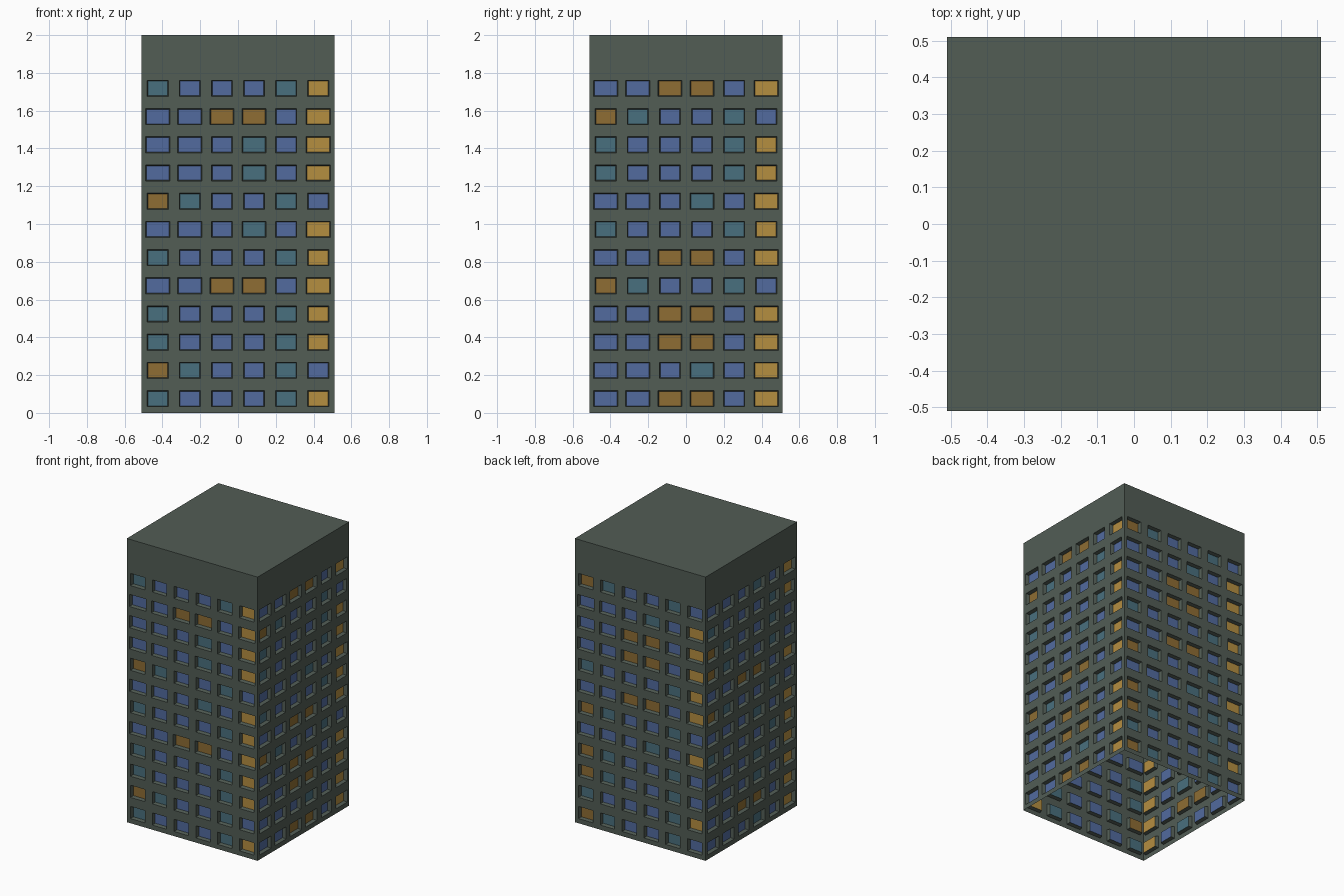
import bpy, bmesh, math
from mathutils import Matrix, Vector

if "Cube" in bpy.data.objects:
    bpy.data.objects.remove(bpy.data.objects["Cube"])

HALF = 0.51            # half width of the tower
STOREY = 0.1493        # storey height
COL = HALF * 2 / 6     # window bay width
DEPTH = 0.025          # window recess
TAPER = 0.005          # reveal narrows slightly inwards
TOP = 2.0


def material(name, r, g, b):
    lin = [((c / 255 + 0.055) / 1.055) ** 2.4 for c in (r, g, b)]
    m = bpy.data.materials.new(name)
    m.diffuse_color = (*lin, 1)
    m.use_nodes = True
    m.node_tree.nodes["Principled BSDF"].inputs["Base Color"].default_value = m.diffuse_color
    return m


MATS = [material("wall_grey_green", 82, 93, 85),
        material("blue_glass", 82, 107, 159),
        material("teal_glass", 73, 112, 126),
        material("dim_amber_glass", 142, 109, 51),
        material("bright_amber_glass", 181, 142, 64)]
INDEX = {"b": 1, "t": 2, "d": 3, "a": 4}

# Four facades of one storey, counter-clockwise from the front:
# glass colour per bay, and which bays are wide (w) or narrow (n)
FACADES = [("tbbbta", "nnnnnn"),
           ("bbddba", "wwwwnw"),
           ("dtbbtb", "nnnnnn"),
           ("bbbtba", "wwnwnw")]


def rect(u, v, hw, hh, y):
    return [Vector((u - hw, y, v - hh)), Vector((u + hw, y, v - hh)),
            Vector((u + hw, y, v + hh)), Vector((u - hw, y, v + hh))]


def ring(bm, outer, inner):
    for i in range(4):
        j = (i + 1) % 4
        bm.faces.new([outer[i], outer[j], inner[j], inner[i]])


def finish(bm, name):
    bmesh.ops.remove_doubles(bm, verts=bm.verts, dist=0.0001)
    mesh = bpy.data.meshes.new(name)
    bm.to_mesh(mesh)
    bm.free()
    for m in MATS:
        mesh.materials.append(m)
    return mesh


# One storey: four walls of recessed windows
bm = bmesh.new()
for side, (colours, widths) in enumerate(FACADES):
    turn = Matrix.Rotation(side * math.pi / 2, 3, "Z")
    for i in range(6):
        u, v = (i - 2.5) * COL, STOREY / 2
        hw = 0.064 if widths[i] == "w" else 0.056
        hh = 0.043
        loops = [rect(u, v, COL / 2, STOREY / 2, -HALF),
                 rect(u, v + 0.001, hw, hh, -HALF),
                 rect(u, v + 0.001, hw - TAPER, hh - TAPER, -HALF + DEPTH)]
        wall, opening, pane = [[bm.verts.new(turn @ p) for p in l] for l in loops]
        ring(bm, wall, opening)
        ring(bm, opening, pane)
        bm.faces.new(pane).material_index = INDEX[colours[i]]
storey_mesh = finish(bm, "storey")

# Stack the storey, turned by quarter turns to vary the facades
for n, q in enumerate([0, 2, 0, 0, 1, 0, 3, 2, 3, 3, 1, 0]):
    ob = bpy.data.objects.new(f"storey_{n + 1}", storey_mesh)
    ob.location.z = n * STOREY
    ob.rotation_euler.z = -q * math.pi / 2
    bpy.context.collection.objects.link(ob)

# Plain parapet band and flat roof, open underneath
bm = bmesh.new()
base = 12 * STOREY
corners = [(-HALF, -HALF), (HALF, -HALF), (HALF, HALF), (-HALF, HALF)]
low = [bm.verts.new((x, y, base)) for x, y in corners]
high = [bm.verts.new((x, y, TOP)) for x, y in corners]
ring(bm, low, high)
bm.faces.new(high)
bpy.context.collection.objects.link(
    bpy.data.objects.new("roof_cap", finish(bm, "roof_cap")))
